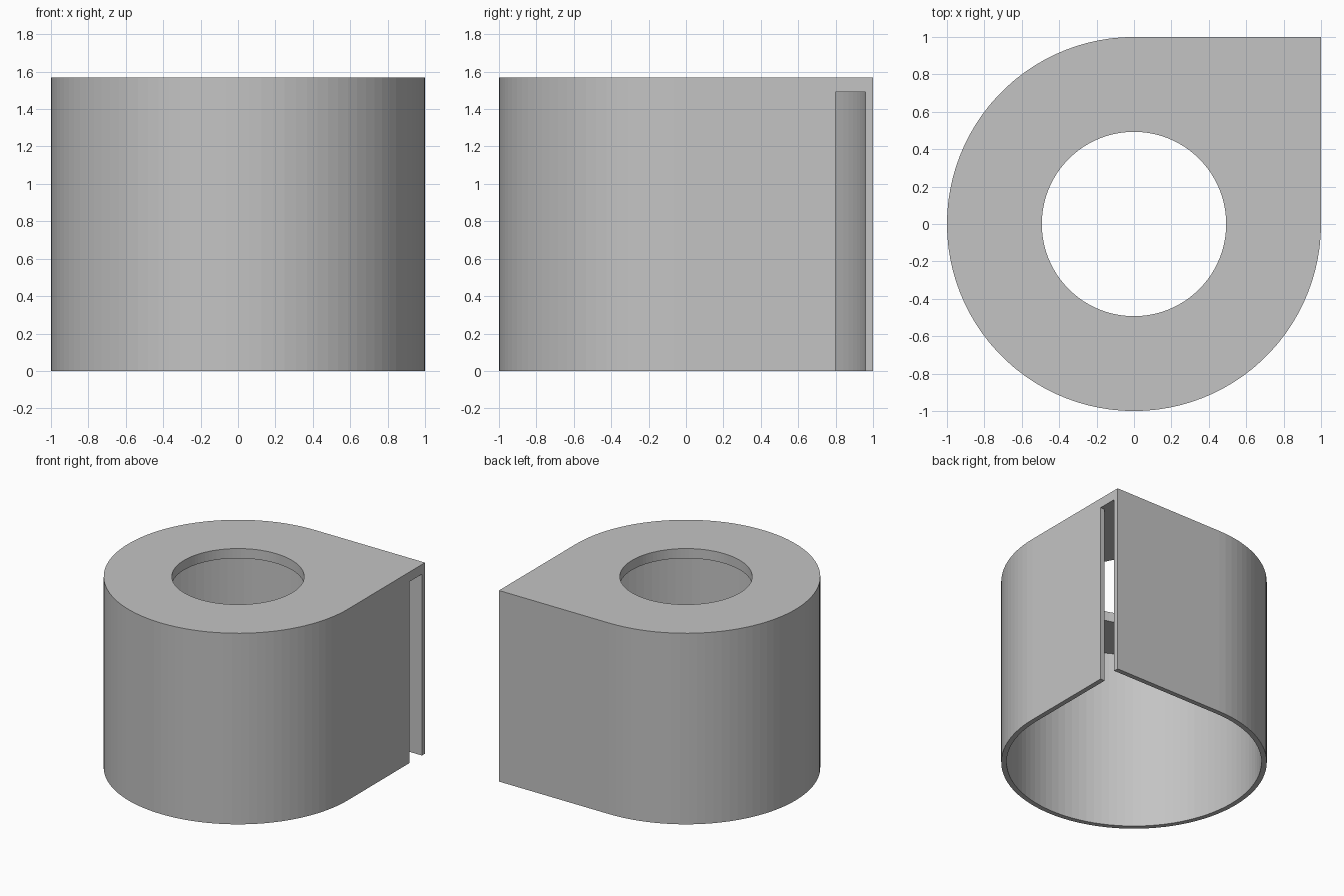
import bpy, bmesh
from math import cos, sin, pi

cube = bpy.data.objects.get("Cube")
if cube:
    bpy.data.objects.remove(cube)

HEIGHT, ROOF, WALL = 1.57, 0.08, 0.04
HOLE_RADIUS, SLOT_START = 0.493, 0.8
INNER = 1 - WALL

grey = bpy.data.materials.new("plain grey")
grey.use_nodes = True
grey.diffuse_color = (0.55, 0.55, 0.55, 1)
grey.node_tree.nodes["Principled BSDF"].inputs["Base Color"].default_value = grey.diffuse_color


def arc(radius, start, end, steps):
    """Points along a circular arc, both ends included."""
    angles = [start + (end - start) * i / steps for i in range(steps + 1)]
    return [(radius * cos(a), radius * sin(a)) for a in angles]


def prism(name, outline, bottom, top):
    """Extrude a flat outline straight up."""
    bm = bmesh.new()
    face = bm.faces.new([bm.verts.new((x, y, bottom)) for x, y in outline])
    new = bmesh.ops.extrude_face_region(bm, geom=[face])["geom"]
    verts = [v for v in new if isinstance(v, bmesh.types.BMVert)]
    bmesh.ops.translate(bm, verts=verts, vec=(0, 0, top - bottom))
    bmesh.ops.recalc_face_normals(bm, faces=bm.faces)
    mesh = bpy.data.meshes.new(name)
    bm.to_mesh(mesh)
    bm.free()
    mesh.materials.append(grey)
    obj = bpy.data.objects.new(name, mesh)
    bpy.context.collection.objects.link(obj)
    return obj


def cut(target, cutter):
    """Subtract the cutter and remove it afterwards."""
    cutter.hide_render = True
    mod = target.modifiers.new(cutter.name, "BOOLEAN")
    mod.operation = "DIFFERENCE"
    mod.solver = "EXACT"
    mod.object = cutter
    bpy.context.view_layer.objects.active = target
    bpy.ops.object.modifier_apply(modifier=mod.name)
    bpy.data.objects.remove(cutter)


# Teardrop housing: three quarters of a circle closed by a square corner
housing = prism("housing", arc(1, pi / 2, 2 * pi, 75) + [(1, 1)], 0, HEIGHT)

# Hollow open at the bottom, with its corner running out through the side as a slot
slot = [(INNER, SLOT_START), (1.1, SLOT_START), (1.1, INNER)]
cut(housing, prism("cavity_cutter", arc(INNER, pi / 2, 2 * pi, 75) + slot, -0.1, HEIGHT - ROOF))

# Round opening in the roof
circle = arc(HOLE_RADIUS, 0, 2 * pi, 100)[:-1]
cut(housing, prism("hole_cutter", circle, HEIGHT - 2 * ROOF, HEIGHT + 0.1))
